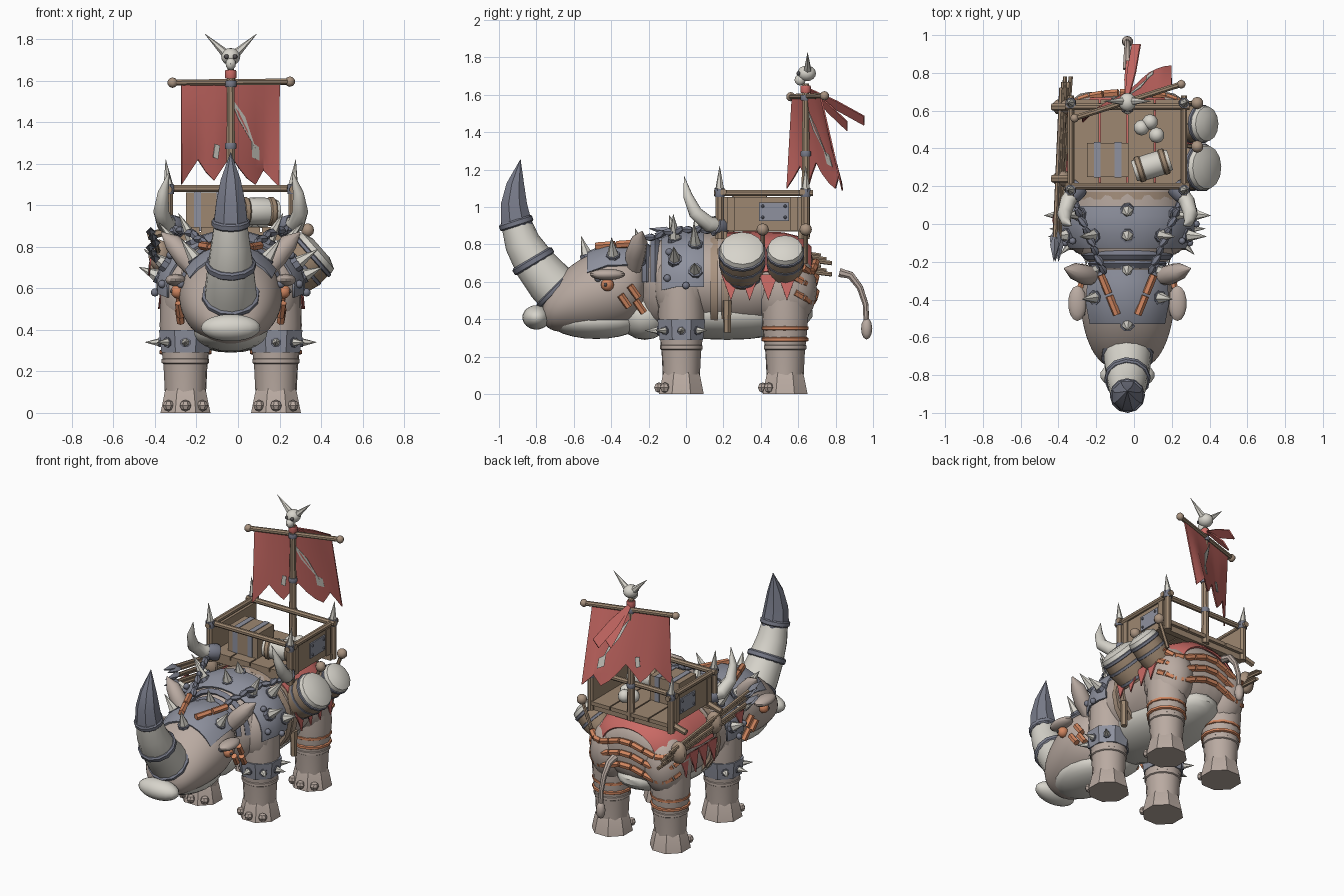
import bpy, bmesh
from math import sin, cos, pi, radians
from mathutils import Vector, Matrix

if "Cube" in bpy.data.objects:
    bpy.data.objects.remove(bpy.data.objects["Cube"], do_unlink=True)
CENTRE = Vector((-.035, 0, 0))   # the beast's own middle line


def make_material(name, hex_code):
    rgb = [(int(hex_code[i:i + 2], 16) / 255) ** 2.2 for i in (0, 2, 4)] + [1]
    mat = bpy.data.materials.new(name)
    mat.use_nodes = True
    mat.diffuse_color = rgb
    mat.node_tree.nodes["Principled BSDF"].inputs["Base Color"].default_value = rgb
    return mat


skin = make_material("skin", "B8A9A0")
bone = make_material("bone", "D6D3CA")
metal = make_material("blue_grey_metal", "8D909D")
dark = make_material("dark_iron", "777A88")
wood = make_material("wood", "9C8670")
rope = make_material("rope", "A8927F")
red = make_material("red_cloth", "C96A65")
orange = make_material("orange_strap", "D08560")
black = make_material("eye_socket", "555253")


def finish(name, bm, mat, thick=0, subsurf=0):
    bmesh.ops.remove_doubles(bm, verts=bm.verts, dist=.0005)
    bmesh.ops.recalc_face_normals(bm, faces=bm.faces)
    for face in bm.faces:
        face.smooth = True
    for edge in bm.edges:
        edge.smooth = len(edge.link_faces) == 2 and edge.calc_face_angle(0) < .65
    mesh = bpy.data.meshes.new(name)
    bm.to_mesh(mesh)
    bm.free()
    mesh.materials.append(mat)
    obj = bpy.data.objects.new(name, mesh)
    obj.location = CENTRE
    bpy.context.scene.collection.objects.link(obj)
    if subsurf:
        mod = obj.modifiers.new("smooth", 'SUBSURF')
        mod.levels = mod.render_levels = subsurf
    if thick:
        obj.modifiers.new("thickness", 'SOLIDIFY').thickness = thick


def skin_rings(name, rings, mat, closed=True, thick=0, subsurf=0):
    bm = bmesh.new()
    rows = [[bm.verts.new(p) for p in ring] for ring in rings]
    count = len(rows[0])
    for low, high in zip(rows, rows[1:]):
        for i in range(count if closed else count - 1):
            j = (i + 1) % count
            bm.faces.new((low[i], low[j], high[j], high[i]))
    if closed:
        bm.faces.new(rows[0])
        bm.faces.new(rows[-1])
    finish(name, bm, mat, thick, subsurf)


def tube(name, points, radii, mat, sides=8):
    points = [Vector(p) for p in points]
    rings, normal = [], None
    for i, p in enumerate(points):
        along = (points[min(i + 1, len(points) - 1)] - points[max(i - 1, 0)]).normalized()
        if normal is None:
            normal = along.orthogonal()
        normal = (normal - along * normal.dot(along)).normalized()
        side = along.cross(normal)
        r = radii[i] if isinstance(radii, (list, tuple)) else radii
        rings.append([p + r * (cos(a) * normal + sin(a) * side)
                      for a in (2 * pi * (k + .5) / sides for k in range(sides))])
    skin_rings(name, rings, mat)


def loft(name, sections, mat, start=0, end=360, sides=16, thick=0, subsurf=0):
    closed = end - start == 360
    steps = sides if closed else sides + 1
    angles = [radians(start + (end - start) * k / sides) for k in range(steps)]
    rings = [[(rx * cos(a), y, z + rz * sin(a)) for a in angles] for y, z, rx, rz in sections]
    skin_rings(name, rings, mat, closed, thick, subsurf)


def ball(name, at, size, mat, segments=14):
    size = size if isinstance(size, tuple) else (size,) * 3
    bm = bmesh.new()
    bmesh.ops.create_uvsphere(bm, u_segments=segments, v_segments=segments * 2 // 3, radius=1,
                              matrix=Matrix.Translation(at) @ Matrix.Diagonal((*size, 1)))
    finish(name, bm, mat)


def box(name, at, size, mat):
    bm = bmesh.new()
    bmesh.ops.create_cube(bm, size=1, matrix=Matrix.Translation(at) @ Matrix.Diagonal((*size, 1)))
    finish(name, bm, mat)


def plate(name, points, mat, thick=.008):
    bm = bmesh.new()
    bm.faces.new([bm.verts.new(p) for p in points])
    finish(name, bm, mat, thick)


def spike(name, at, direction, length, r=.03):
    at, way = Vector(at), Vector(direction).normalized()
    tube(name, [at, at + way * length], [r, .001], bone, 6)
    tube(name + "_collar", [at - way * .02, at + way * .01], r * 1.15, dark)


def band(name, a, b, r, mat, sides=12):
    tube(name, [between(a, b, t) for t in (0, .2, .8, 1)], [r * .92, r, r, r * .92], mat, sides)


def between(a, b, t):
    return Vector(a).lerp(Vector(b), t)


# Torso and head
loft("torso", [(-.25, .58, .17, .2), (-.15, .58, .27, .25), (0, .61, .33, .26), (.15, .6, .31, .27),
               (.35, .59, .32, .275), (.52, .61, .32, .25), (.64, .62, .26, .2), (.69, .62, .14, .1)],
     skin, subsurf=2)
ball("belly", (0, .22, .43), (.25, .46, .14), bone, 20)
ball("throat", (0, -.22, .42), (.17, .14, .13), bone)
loft("head", [(-.2, .6, .17, .17), (-.3, .57, .24, .22), (-.42, .56, .26, .235), (-.54, .53, .24, .215),
              (-.64, .5, .21, .175), (-.73, .46, .155, .125), (-.77, .45, .08, .06)], skin, subsurf=2)
ball("chin", (0, -.48, .39), (.18, .25, .095), bone, 18)
ball("beak", (0, -.8, .41), (.145, .075, .065), bone, 18)

# Armour shells
loft("head_plate", [(-.53, .54, .23, .22), (-.42, .57, .255, .24), (-.3, .58, .245, .225),
                    (-.24, .6, .21, .2)], metal, 30, 150, 8, .012)
loft("shoulder_plate", [(-.13, .59, .31, .25), (-.05, .61, .355, .265), (.04, .61, .36, .27),
                        (.095, .61, .345, .265)], metal, -8, 188, 14, .012)
for y, r in ((-.21, .19), (-.165, .225)):
    loft("neck_collar", [(y - .025, .6, r, r), (y, .6, r + .02, r + .02), (y + .025, .6, r, r)],
         dark, 0, 180, 12, .015)
for y in (.15, .21):
    loft("girth_strap", [(y - .02, .585, .32, .28), (y + .02, .585, .325, .282)], rope, sides=18, thick=.012)

# Saddle blanket
loft("blanket", [(.21, .59, .33, .275), (.36, .59, .335, .28), (.52, .615, .33, .25), (.62, .63, .28, .21),
                 (.67, .64, .2, .15)], red, 12, 168, 14, .01)

# Nose horn
horn_path = [(0, -.66, .53), (0, -.73, .6), (0, -.81, .7), (0, -.875, .81), (0, -.91, .92)]
horn_radii = [.13, .125, .112, .096, .08]
tube("nose_horn", horn_path, horn_radii, bone, 14)
tube("horn_cap", [(0, -.905, .9), (0, -.92, 1.02), (0, -.912, 1.12), (0, -.885, 1.255)],
     [.09, .075, .052, .001], dark, 8)
for i, t in ((0, .5), (2, .1), (3, .95)):
    a, b = horn_path[i], horn_path[i + 1]
    r = horn_radii[i] * (1 - t) + horn_radii[i + 1] * t
    band("horn_ring", between(a, b, t - .16), between(a, b, t + .16), r + .012, dark)

# Centre spikes
for y, z, length in ((-.53, .74, .11), (-.24, .78, .11), (-.06, .86, .1), (.07, .87, .09)):
    spike("ridge_spike", (0, y, z), (0, -.3, 1), length, .034)

# Mirrored parts
for s in (-1, 1):
    # Legs
    for front, y in ((True, -.025), (False, .53)):
        x = s * .218
        tube("foot", [(x, y, 0), (x, y, .1), (x, y, .115)], [.13, .108, .1], skin, 8)
        tube("lower_leg", [(x, y, z) for z in (.1, .22, .3, .42, .6)],
             [.1, .106, .115, .125, .12], skin, 14)
        band("ankle_fold", (x, y, .235), (x, y, .265), .115, skin, 14)
        for turn in (-.75, 0, .75):
            ball("toenail", (x + .12 * sin(turn), y - .12 * cos(turn), .035), .028, skin, 7)
        if front:
            ball("shoulder", (s * .21, y, .57), (.125, .145, .2), skin, 18)
            tube("leg_cuff", [(x, y, .29), (x, y, .31), (x, y, .4)], [.125, .128, .138], metal, 8)
            for way in ((s, 0, 0), (s * .7, -.7, 0), (0, -1, 0), (s * .7, .7, 0)):
                spike("cuff_spike", Vector((x, y, .34)) + .12 * Vector(way), way, .075, .022)
        else:
            ball("thigh", (s * .2, y, .56), (.145, .17, .21), skin, 18)
            for z in (.28, .34):
                band("leg_strap", (x, y, z), (x, y, z + .025), .125, orange)

    # Face
    ball("brow", (s * .265, -.42, .64), (.05, .095, .03), skin)
    ball("eye", (s * .255, -.42, .585), .035, orange, 10)
    ball("pupil", (s * .283, -.43, .585), .01, black, 8)
    tube("ear", [(s * .15, -.28, .66), (s * .22, -.27, .75), (s * .28, -.25, .82), (s * .335, -.235, .87)],
         [.04, .055, .045, .003], skin, 10)
    for y, z in ((-.35, .5), (-.27, .47), (-.3, .55)):
        tube("face_paint", [(s * .25, y, z + .03), (s * .24, y + .045, z - .035)], .02, orange, 6)
    for t in (0, .53):
        tube("head_strap", [between((s * .14, -.27, .79), (s * .055, -.48, .775), t + k) +
                            Vector((0, 0, .016)) for k in (0, .47)], .021, orange, 6)

    # Side spikes and studs
    for x, y, z, length in ((.17, -.25, .72, .15), (.17, -.39, .74, .12), (.18, -.06, .83, .15),
                            (.25, .05, .8, .15), (.32, -.06, .72, .12), (.35, .05, .66, .1)):
        spike("armour_spike", (s * x, y, z), (s * x, -.02, z - .5), length, .034)
    for x, y, z in ((.16, -.49, .68), (.24, -.47, .62), (.33, -.1, .62), (.365, 0, .58), (.29, -.09, .76)):
        ball("stud", (s * x, y, z), .02, dark, 8)

    # Chains from collar to cart
    for k in range(9):
        p = between((s * .13, -.24, .82), (s * .3, .16, .87), k / 8)
        p.z += .03 * sin(k * pi / 8)
        way = Vector((s * .02, .025, 0)) if k % 2 else Vector((s * .012, .02, .015))
        tube("chain_link", [p - way, p, p + way], [.012, .022, .012], dark, 6)

    # Curved side horns
    tube("cart_horn", [(s * .26, .2, .9), (s * .315, .12, .91), (s * .335, .05, .97),
                       (s * .325, .01, 1.06), (s * .295, -.01, 1.165)], [.04, .043, .038, .026, .001], bone, 10)
    band("horn_socket", (s * .25, .2, .89), (s * .3, .15, .905), .053, dark)

    # Hanging blanket points
    for k in range(4):
        y = .19 + .1 * k
        plate("blanket_point", [(s * .335, y, .64), (s * .335, y + .1, .64), (s * .35, y + .05, .5)], red)

    # Cart sides
    box("side_panel", (s * .29, .41, .965), (.02, .46, .18), wood)
    for y in (.24, .58):
        box("panel_batten", (s * .3, y, .965), (.02, .04, .18), wood)
    box("side_iron_patch", (s * .303, .47, .975), (.012, .16, .1), metal)
    for dy in (-.06, .06):
        for dz in (-.03, .03):
            ball("rivet", (s * .31, .47 + dy, .975 + dz), .009, dark, 6)
    tube("side_rail", [(s * .3, .15, 1.075), (s * .3, .68, 1.075)], .018, wood)
    for y in (.18, .64):
        tube("corner_post", [(s * .3, y, .83), (s * .3, y, 1.1)], .023, wood)
        band("post_cap", (s * .3, y, 1.055), (s * .3, y, 1.095), .028, dark)
        spike("post_spike", (s * .3, y, 1.09), (s * .1, 0, 1), .13, .025)

# Rump strap segments, hugging the hips
for z in (.52, .6, .68):
    arc = [Vector((.33 * cos(a), .53 + .165 * sin(a) ** .6, z + .03 * cos(4 * a)))
           for a in (pi * (k + .5) / 12 for k in range(12))]
    for a, b in zip(arc, arc[1:]):
        tube("rump_strap", [between(a, b, .05), between(a, b, .95)], .021, orange, 6)

# Tail
tube("tail", [(0, .82, .65), (0, .88, .635), (0, .93, .57), (0, .96, .48), (0, .965, .38)],
     [.026, .022, .018, .016, .016], skin)
ball("tail_tuft", (0, .966, .35), (.03, .03, .058), skin, 10)

# Cart floor and rails
for k in range(4):
    box("floor_plank", (-.219 + .146 * k, .42, .882), (.138, .48, .025), wood)
for y in (.2, .62):
    box("floor_beam", (0, y, .85), (.62, .04, .04), wood)
    tube("end_rail", [(-.33, y, 1.08), (.33, y, 1.08)], .018, wood)

# Cargo
box("crate", (-.105, .34, .97), (.22, .18, .18), wood)
for x in (-.16, -.05):
    box("crate_strap", (x, .34, .97), (.035, .188, .188), metal)
keg_a, keg_b = Vector((.035, .28, .97)), Vector((.225, .34, .97))
tube("keg", [between(keg_a, keg_b, t) for t in (0, .3, .7, 1)], [.055, .066, .066, .055], bone, 12)
for t in (.08, .75):
    band("keg_band", between(keg_a, keg_b, t), between(keg_a, keg_b, t + .17), .07, wood)
for x, y in ((.075, .51), (.155, .47), (.12, .54)):
    ball("cargo_ball", (x, y, .93), .042, bone, 10)

# Drums on the left flank
axis = Vector((.75, 0, .66))
for y, r in ((.3, .125), (.53, .1)):
    top = Vector((.41, y, .77))
    tube("drum_body", [top - axis * t for t in (.2, .1, 0)], [r * .85, r, r * .95], wood, 14)
    tube("drum_skin", [top - axis * .01, top + axis * .015, top + axis * .035],
         [r * .98, r * .92, r * .5], bone, 14)
    for t, size in ((.19, .91), (.1, 1.02), (.035, 1.03)):
        band("drum_hoop", top - axis * t, top - axis * (t - .025), r * size, dark, 14)
    tube("drum_stick", [(.37, y + .11, .88), (.3, y + .11, .7)], .012, wood, 6)
    ball("drum_stick_head", (.37, y + .11, .88), .033, rope, 10)
tube("hanging_strap", [(.3, .22, .5), (.3, .22, .33)], [.025, .02], wood, 6)

# Spear bundle on the right flank
for k in range(6):
    back = Vector((-.3 - .01 * k, .78 - .03 * (k % 3), .64 + .02 * k))
    tip = Vector((-.36 - .012 * (k % 3), -.04 - .03 * (k % 2), .74 + .025 * k))
    tube("spear_shaft", [back, tip], .012, wood, 6)
    ahead = (tip - back).normalized()
    tube("spear_head", [tip, tip + ahead * .04, tip + ahead * .13], [.01, .024, .001], metal, 4)
for y, z in ((.62, .7), (.24, .76)):
    ball("bundle_knot", (-.345, y, z), (.055, .045, .075), rope, 10)
    tube("bundle_peg", [(-.29, y, .88), (-.4, y, .85)], .02, wood, 6)
plate("spear_rag", [(-.38, -.02, .76), (-.38, .07, .76), (-.39, .02, .66)], red)

# Mast, crossbar and skull
tube("mast", [(0, .64, .84), (0, .64, 1.66)], [.026, .018], wood)
for z in (1.06, 1.27, 1.57):
    band("mast_ring", (0, .64, z), (0, .64, z + .03), .028, dark)
band("ribbon_knot", (0, .64, 1.61), (0, .64, 1.65), .028, red)
bar_a, bar_b = Vector((-.28, .56, 1.59)), Vector((.285, .74, 1.595))
tube("crossbar", [bar_a, bar_b], .016, wood)
for end in (bar_a, bar_b):
    ball("bar_knob", end, .025, rope, 8)
ball("skull", (0, .645, 1.715), (.046, .05, .042), bone, 12)
ball("skull_muzzle", (0, .61, 1.68), (.026, .03, .03), bone, 10)
for s in (-1, 1):
    ball("skull_eye", (s * .02, .602, 1.715), .012, black, 8)
    tube("skull_horn", [(s * .025, .65, 1.73), (s * .125, .65, 1.825)], [.022, .001], bone, 6)

# Ragged banner
hem = [1.1, 1.16, 1.22, 1.16, 1.12, 1.18, 1.24, 1.18, 1.13, 1.1, 1.17, 1.13, 1.09]


def cloth(u, v, push=0):
    p = between(bar_a, bar_b, .07 + .84 * u)
    i = min(int(u * 12), 11)
    low = hem[i] + (hem[i + 1] - hem[i]) * (u * 12 - i)
    p.y += push + v * (.14 * min(1, u * 1.4) - .03) + .015 * sin(u * 9) * v
    p.z += v * (low - p.z)
    return p


skin_rings("banner", [[cloth(k / 12, row / 6) for k in range(13)] for row in range(7)],
           red, closed=False, thick=.008)
for u, v, du, dv in ((.62, .4, .14, .26), (.36, .74, .015, .1), (.76, .72, .04, .12)):
    for push in (-.014, .014):
        plate("banner_tear", [cloth(u - du, v - dv, push), cloth(u + .035, v - .03, push),
                              cloth(u + du, v + dv, push), cloth(u - .035, v + .03, push)], bone, .004)

# Trailing ribbons
for x, y, z in ((.05, .95, 1.46), (.02, .86, 1.43)):
    root, end = Vector((0, .66, 1.62)), Vector((x, y, z))
    mid = between(root, end, .5)
    wide = Vector((.022, 0, .024))
    plate("ribbon", [root - wide * .4, mid - wide, end - wide, end + wide, mid + wide, root + wide * .4], red)
